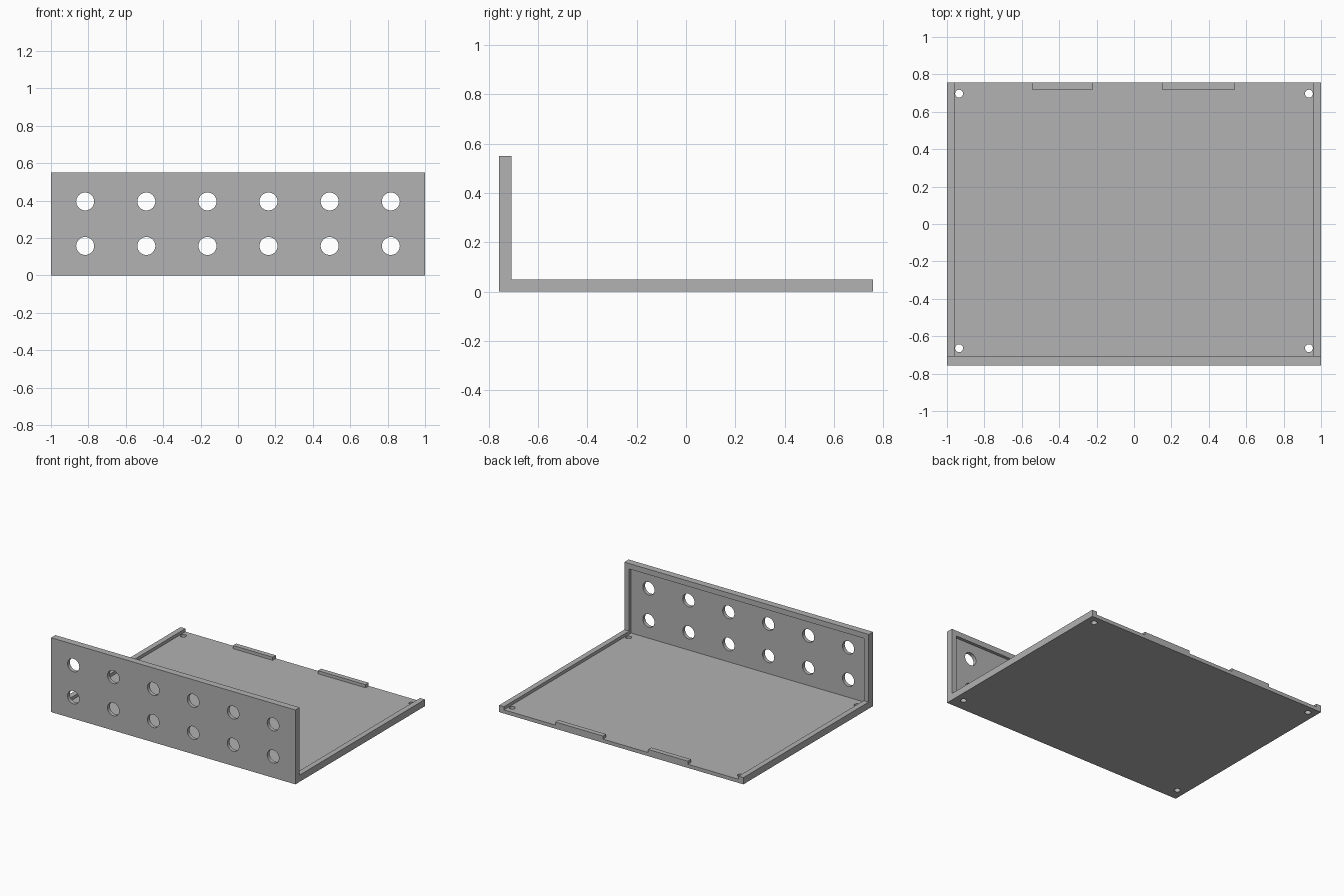
import bpy, bmesh
from mathutils import Matrix

if "Cube" in bpy.data.objects:
    bpy.data.objects.remove(bpy.data.objects["Cube"], do_unlink=True)

DEPTH = 0.757    # half depth of the tray
RIM = 0.05       # full thickness of rims
SHEET = 0.027    # thickness of the recessed floor and panel
HEIGHT = 0.55

grey = bpy.data.materials.new("plain grey")
grey.use_nodes = True
colour = (0.445, 0.445, 0.445, 1)
grey.diffuse_color = colour
grey.node_tree.nodes["Principled BSDF"].inputs["Base Color"].default_value = colour


def finish(name, bm):
    bmesh.ops.recalc_face_normals(bm, faces=bm.faces)
    mesh = bpy.data.meshes.new(name)
    bm.to_mesh(mesh)
    bm.free()
    mesh.materials.append(grey)
    obj = bpy.data.objects.new(name, mesh)
    bpy.context.collection.objects.link(obj)
    return obj


def box(name, low, high):
    bm = bmesh.new()
    bmesh.ops.create_cube(bm, size=1)
    for v in bm.verts:
        v.co = [h if c > 0 else l for c, l, h in zip(v.co, low, high)]
    return finish(name, bm)


def drill(bm, place, radius, turn=0):
    matrix = Matrix.Translation(place) @ Matrix.Rotation(turn, 4, "X")
    bmesh.ops.create_cone(bm, cap_ends=True, segments=40, radius1=radius,
                          radius2=radius, depth=0.2, matrix=matrix)


def cut(obj, cutter):
    cutter.hide_render = True
    mod = obj.modifiers.new("cut", "BOOLEAN")
    mod.operation = "DIFFERENCE"
    mod.solver = "EXACT"
    mod.object = cutter
    bpy.context.view_layer.update()
    bpy.context.view_layer.objects.active = obj
    bpy.ops.object.modifier_apply(modifier=mod.name)
    bpy.data.objects.remove(cutter, do_unlink=True)
    bpy.context.view_layer.update()


# Tray and front panel from one L-shaped profile
front = -DEPTH
profile = [(front, 0), (DEPTH, 0), (DEPTH, RIM), (front + RIM, RIM),
           (front + RIM, HEIGHT), (front, HEIGHT)]
bm = bmesh.new()
side = bm.faces.new([bm.verts.new((-1, y, z)) for y, z in profile])
# Keep the first end as a cap while sweeping a copy across the width
swept = bmesh.ops.extrude_face_region(bm, geom=[side], use_keep_orig=True)["geom"]
bmesh.ops.translate(bm, vec=(2, 0, 0),
                    verts=[g for g in swept if isinstance(g, bmesh.types.BMVert)])
tray = finish("tray_with_front_panel", bm)

# Recess that leaves rims on the sides and the panel top
cut(tray, box("recess", (-0.96, front + SHEET, SHEET), (0.96, 1, HEIGHT - 0.04)))

# Two rows of panel holes and four corner screw holes
bm = bmesh.new()
for sign in (-1, 1):
    for x in (0.163, 0.49, 0.817):
        for z in (0.157, 0.395):
            drill(bm, (sign * x, front, z), 0.048, 1.570796)
    for y in (-0.664, 0.697):
        drill(bm, (sign * 0.935, y, 0), 0.021)
cut(tray, finish("drills", bm))

# Locating tabs along the back edge
for name, x1, x2 in (("right_tab", -0.545, -0.22), ("left_tab", 0.15, 0.54)):
    box(name, (x1, DEPTH - 0.037, SHEET), (x2, DEPTH, RIM))

# Crisp plate edges, smooth hole walls
bpy.ops.object.select_all(action="DESELECT")
tray.select_set(True)
bpy.context.view_layer.objects.active = tray
bpy.ops.object.shade_smooth_by_angle()
